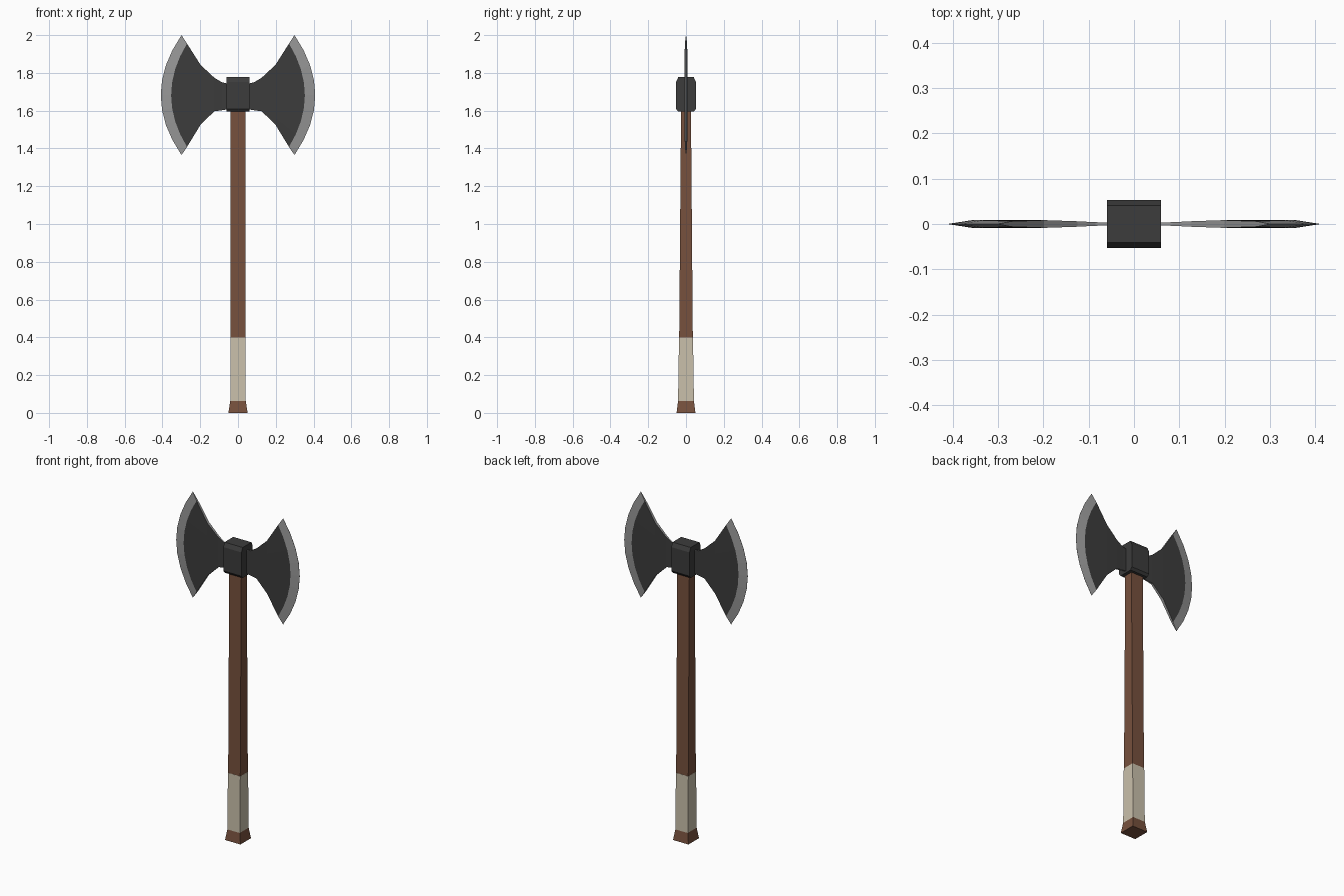
import bpy

if "Cube" in bpy.data.objects:
    bpy.data.objects.remove(bpy.data.objects["Cube"])


def mat(name, c):
    m = bpy.data.materials.new(name)
    m.diffuse_color = (*c, 1)
    m.use_nodes = True
    m.node_tree.nodes["Principled BSDF"].inputs["Base Color"].default_value = m.diffuse_color
    return m


WOOD = mat("brown wood", (0.185, 0.082, 0.047))
WRAP = mat("cream wrap", (0.59, 0.53, 0.41))
IRON = mat("dark iron", (0.045, 0.045, 0.045))
STEEL = mat("light steel", (0.31, 0.31, 0.31))


def make(name, verts, faces, mats, ids=None):
    me = bpy.data.meshes.new(name)
    me.from_pydata(verts, [], faces)
    for m in mats:
        me.materials.append(m)
    if ids:
        me.polygons.foreach_set("material_index", ids)
    ob = bpy.data.objects.new(name, me)
    bpy.context.collection.objects.link(ob)
    # consistent outward normals
    bpy.context.view_layer.objects.active = ob
    ob.select_set(True)
    bpy.ops.object.mode_set(mode='EDIT')
    bpy.ops.mesh.select_all(action='SELECT')
    bpy.ops.mesh.normals_make_consistent(inside=False)
    bpy.ops.object.mode_set(mode='OBJECT')
    ob.select_set(False)
    return ob


def post(name, rings, m):
    """Square post through rings of (z, half x, half y)."""
    v, f = [], []
    for z, a, b in rings:
        v += [(-a, -b, z), (a, -b, z), (a, b, z), (-a, b, z)]
    for r in range(len(rings) - 1):
        for i in range(4):
            j = (i + 1) % 4
            f.append((4 * r + i, 4 * r + j, 4 * r + 4 + j, 4 * r + 4 + i))
    n = len(v)
    f += [(3, 2, 1, 0), (n - 4, n - 3, n - 2, n - 1)]
    return make(name, v, f, [m])


# Handle in three stacked sections
post("pommel", [(0, 0.051, 0.05), (0.063, 0.041, 0.042)], WOOD)
post("grip_wrap", [(0.063, 0.041, 0.042), (0.4, 0.041, 0.037)], WRAP)
post("handle", [(0.4, 0.04, 0.036), (1.62, 0.04, 0.026)], WOOD)

# Head block, chamfered along its long top and bottom edges
post("head_block", [(1.595, 0.06, 0.042), (1.61, 0.06, 0.053),
                    (1.752, 0.06, 0.053), (1.777, 0.06, 0.041)], IRON)


# Blade: columns of (middle x, end x, top z, bottom z, middle half thickness, end half thickness)
COLS = [(0.050, 0.050, 1.742, 1.608, 0.003, 0.003),
        (0.085, 0.085, 1.750, 1.602, 0.004, 0.004),
        (0.125, 0.125, 1.774, 1.597, 0.006, 0.006),
        (0.198, 0.198, 1.842, 1.526, 0.0085, 0.0085),
        (0.354, 0.270, 1.955, 1.408, 0.009, 0.006),
        (0.409, 0.299, 2.000, 1.365, 0.0004, 0.0004)]
ROWS = 8


def blade(name, side):
    v, f, ids = [], [], []
    for s in (-1, 1):
        for xm, xe, zt, zb, tm, te in COLS:
            for r in range(ROWS + 1):
                k = 2 * r / ROWS - 1
                w = abs(k) ** 2
                t = tm + (te - tm) * w
                v.append((side * (xm + (xe - xm) * w), s * t,
                          (zt + zb) / 2 + k * (zt - zb) / 2))
    R, C = ROWS + 1, len(COLS)
    half = R * C
    for c in range(C - 1):
        a, b = c * R, (c + 1) * R
        for r in range(ROWS):            # front and back cheeks
            for h in (0, half):
                f.append((h + a + r, h + b + r, h + b + r + 1, h + a + r + 1))
                ids.append(1 if c == C - 2 else 0)
        for r in (0, ROWS):              # steel rim on the concave edges
            f.append((a + r, b + r, half + b + r, half + a + r))
            ids.append(1)
    for a in (0, (C - 1) * R):           # root and cutting edge
        for r in range(ROWS):
            f.append((a + r, a + r + 1, half + a + r + 1, half + a + r))
            ids.append(1)
    make(name, v, f, [IRON, STEEL], ids)


blade("blade_right", 1)
blade("blade_left", -1)
